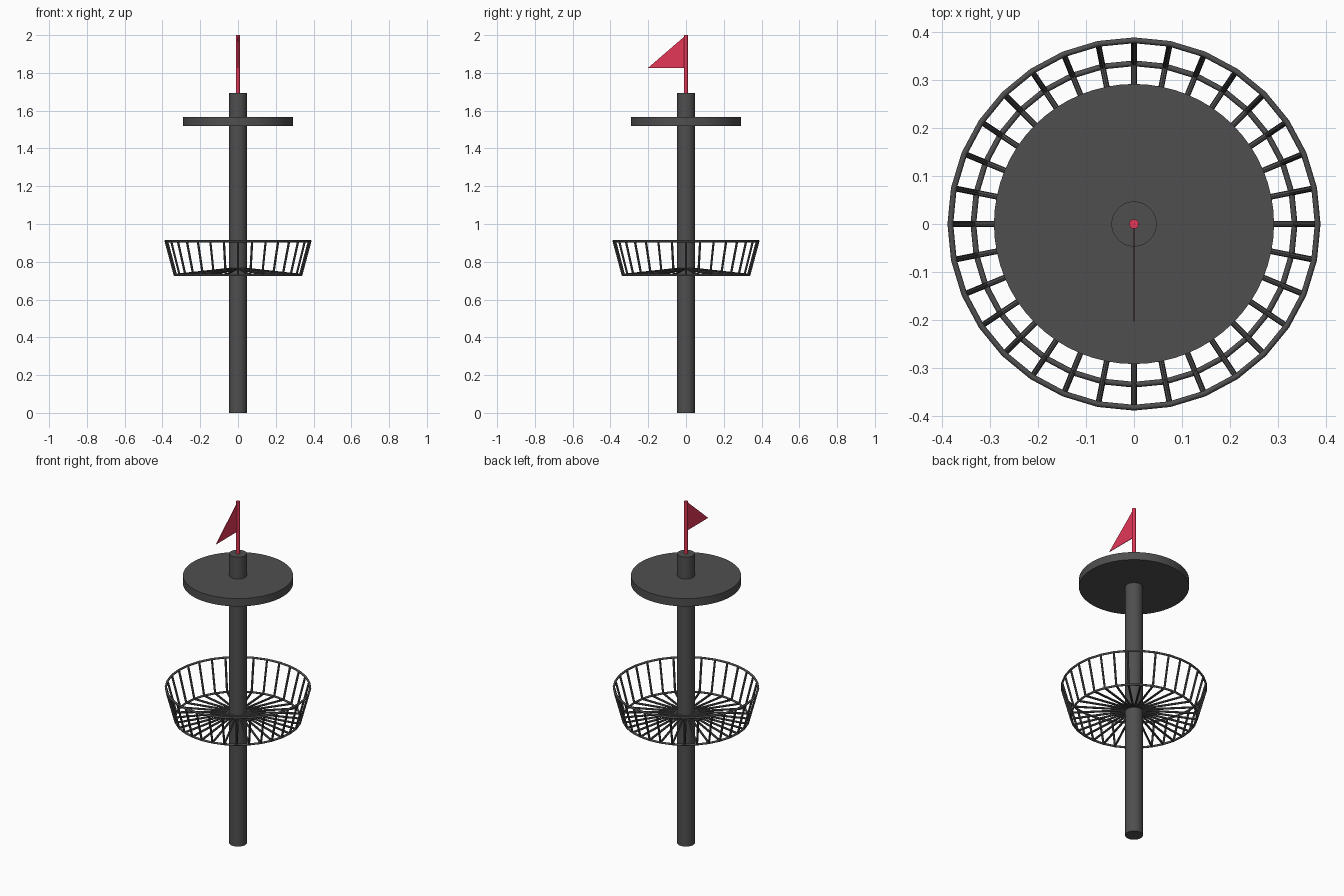
import bpy, bmesh, math
from mathutils import Vector

if "Cube" in bpy.data.objects:
    bpy.data.objects.remove(bpy.data.objects["Cube"])


def material(name, rgb):
    m = bpy.data.materials.new(name)
    m.diffuse_color = (*rgb, 1.0)
    m.use_nodes = True
    m.node_tree.nodes["Principled BSDF"].inputs["Base Color"].default_value = m.diffuse_color
    return m


GREY = material("dark grey metal", (0.078, 0.078, 0.078))
RED = material("flag red", (0.77, 0.038, 0.095))


def cylinder(name, radius, z0, z1, mat, sides=48):
    bpy.ops.mesh.primitive_cylinder_add(vertices=sides, radius=radius, depth=z1 - z0,
                                        location=(0, 0, (z0 + z1) / 2))
    ob = bpy.context.object
    ob.name = name
    ob.data.materials.append(mat)
    bpy.ops.object.shade_smooth_by_angle(angle=math.radians(30))
    return ob


def ring(name, radius, z, tube):
    bpy.ops.mesh.primitive_torus_add(major_radius=radius, minor_radius=tube,
                                     major_segments=32, minor_segments=8,
                                     location=(0, 0, z))
    ob = bpy.context.object
    ob.name = name
    ob.data.materials.append(GREY)
    bpy.ops.object.shade_smooth_by_angle(angle=math.radians(50))


def wires(name, inner, outer, count, tube):
    """Radial array of straight wires between two (radius, z) points."""
    bm = bmesh.new()
    for i in range(count):
        a = math.tau * i / count
        p, q = (Vector((r * math.cos(a), r * math.sin(a), z)) for r, z in (inner, outer))
        d = q - p
        mat = d.to_track_quat('Z', 'Y').to_matrix().to_4x4()
        mat.translation = (p + q) / 2
        bmesh.ops.create_cone(bm, cap_ends=True, segments=8, radius1=tube, radius2=tube,
                              depth=d.length, matrix=mat)
    me = bpy.data.meshes.new(name)
    bm.to_mesh(me)
    bm.free()
    me.materials.append(GREY)
    ob = bpy.data.objects.new(name, me)
    bpy.context.collection.objects.link(ob)


# Pole and upper disc
cylinder("pole", 0.047, 0.0, 1.694, GREY)
cylinder("top_disc", 0.292, 1.52, 1.566, GREY, 64)

# Wire basket
ring("basket_rim", 0.383, 0.909, 0.006)
ring("basket_base_ring", 0.335, 0.73, 0.006)
wires("basket_side_wires", (0.335, 0.73), (0.383, 0.909), 32, 0.006)
wires("basket_floor_wires", (0.02, 0.765), (0.335, 0.73), 32, 0.006)

# Flag staff and pennant
cylinder("flag_staff", 0.01, 1.68, 2.0, RED, 16)
bm = bmesh.new()
face = bm.faces.new([bm.verts.new((-0.0015, y, z))
                     for y, z in ((0, 2.0), (-0.203, 1.825), (0, 1.825))])
ext = bmesh.ops.extrude_face_region(bm, geom=[face])
bmesh.ops.translate(bm, vec=(0.003, 0, 0),
                    verts=[v for v in ext["geom"] if isinstance(v, bmesh.types.BMVert)])
bmesh.ops.recalc_face_normals(bm, faces=bm.faces)
me = bpy.data.meshes.new("pennant")
bm.to_mesh(me)
bm.free()
me.materials.append(RED)
bpy.context.collection.objects.link(bpy.data.objects.new("pennant", me))
